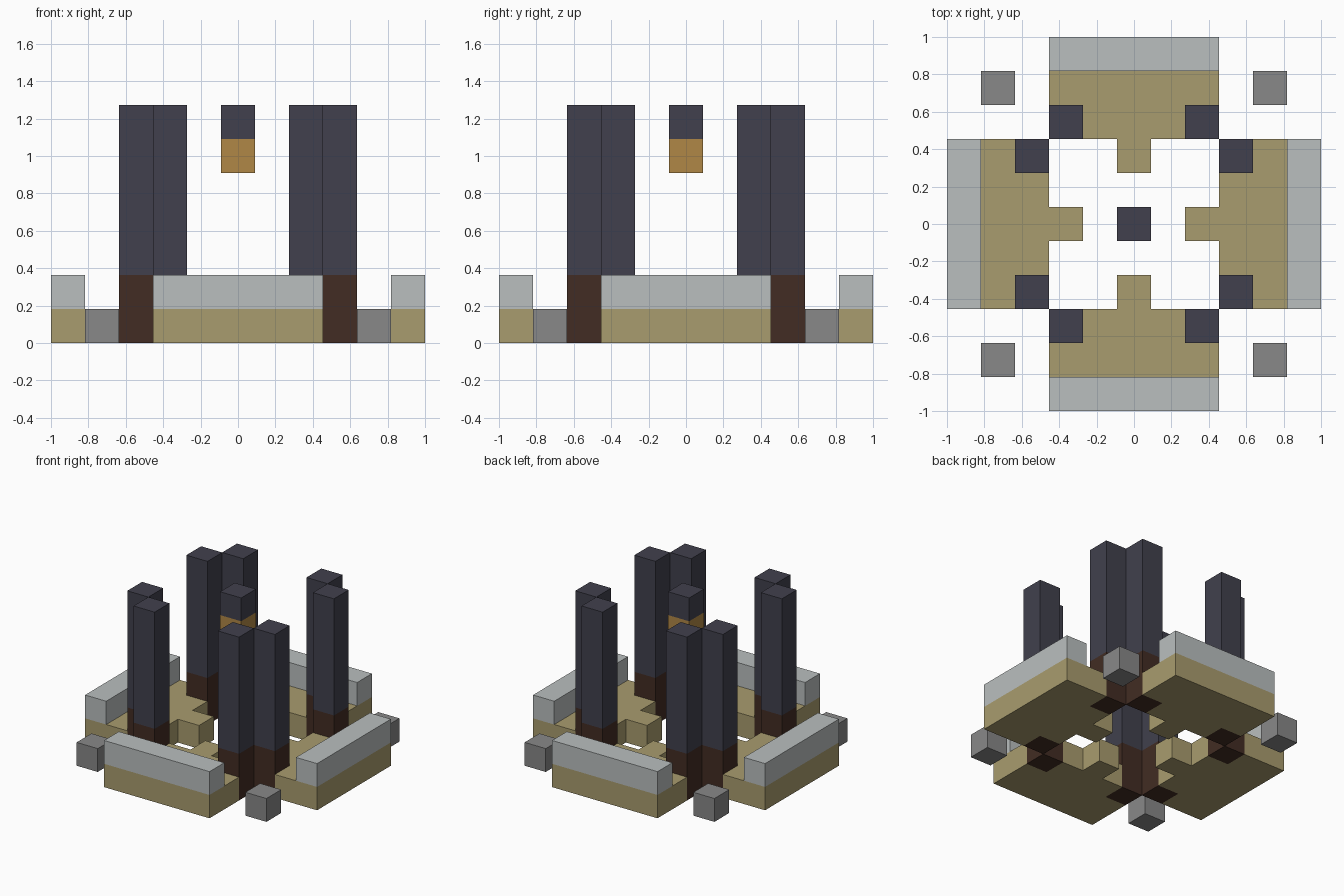
import bpy
import bmesh
from math import pi
from mathutils import Matrix

if "Cube" in bpy.data.objects:
    bpy.data.objects.remove(bpy.data.objects["Cube"], do_unlink=True)

U = 2 / 11  # one block; all sizes below are counted in blocks


def material(name, rgb):
    """Flat material from 0-255 display values, stored as linear."""
    linear = [((c / 255 + 0.055) / 1.055) ** 2.4 for c in rgb] + [1]
    mat = bpy.data.materials.new(name)
    mat.use_nodes = True
    mat.diffuse_color = linear
    mat.node_tree.nodes["Principled BSDF"].inputs["Base Color"].default_value = linear
    return mat


sand = material("sand", (169, 156, 110))
pale_stone = material("pale stone", (186, 191, 191))
grey_stone = material("grey stone", (136, 136, 136))
dark_slate = material("dark slate", (65, 64, 77))
dark_brown = material("dark brown", (66, 44, 35))
amber = material("amber", (176, 135, 70))


def prism(name, outline, bottom, top, mat, turn=0):
    """Extrude a plan outline upward, then turn it by quarters about z."""
    bm = bmesh.new()
    face = bm.faces.new([bm.verts.new((x, y, bottom)) for x, y in outline])
    result = bmesh.ops.extrude_face_region(bm, geom=[face])
    raised = [v for v in result["geom"] if isinstance(v, bmesh.types.BMVert)]
    bmesh.ops.translate(bm, verts=raised, vec=(0, 0, top - bottom))
    bmesh.ops.recalc_face_normals(bm, faces=bm.faces)
    bm.transform(Matrix.Rotation(turn * pi / 2, 4, "Z") @ Matrix.Scale(U, 4))
    mesh = bpy.data.meshes.new(name)
    bm.to_mesh(mesh)
    bm.free()
    mesh.materials.append(mat)
    obj = bpy.data.objects.new(name, mesh)
    bpy.context.collection.objects.link(obj)


def box(name, x, y, bottom, top, mat, turn=0, width=1):
    """Upright box one block deep, centred on x, y."""
    w, d = width / 2, 0.5
    corners = [(x - w, y - d), (x + w, y - d), (x + w, y + d), (x - w, y + d)]
    prism(name, corners, bottom, top, mat, turn)


# Stepped floor outline, mirrored across x
half = [(2.5, -5.5), (2.5, -3.5), (1.5, -3.5), (1.5, -2.5), (0.5, -2.5), (0.5, -1.5)]
floor_outline = half + [(-x, y) for x, y in reversed(half)]

for turn, side in enumerate(("front", "left", "back", "right")):
    # Floor platform and outer wall
    prism(side + "_floor", floor_outline, 0, 1, sand, turn)
    box(side + "_wall", 0, -5, 1, 2, pale_stone, turn, width=5)
    # Pair of pillars on brown bases
    for x, end in ((-2, "a"), (2, "b")):
        box(f"{side}_pillar_base_{end}", x, -3, 0, 2, dark_brown, turn)
        box(f"{side}_pillar_{end}", x, -3, 2, 7, dark_slate, turn)
    # Corner block
    box(side + "_corner_block", 4, -4, 0, 1, grey_stone, turn)

# Floating centre lantern
box("lantern_light", 0, 0, 5, 6, amber)
box("lantern_cap", 0, 0, 6, 7, dark_slate)
